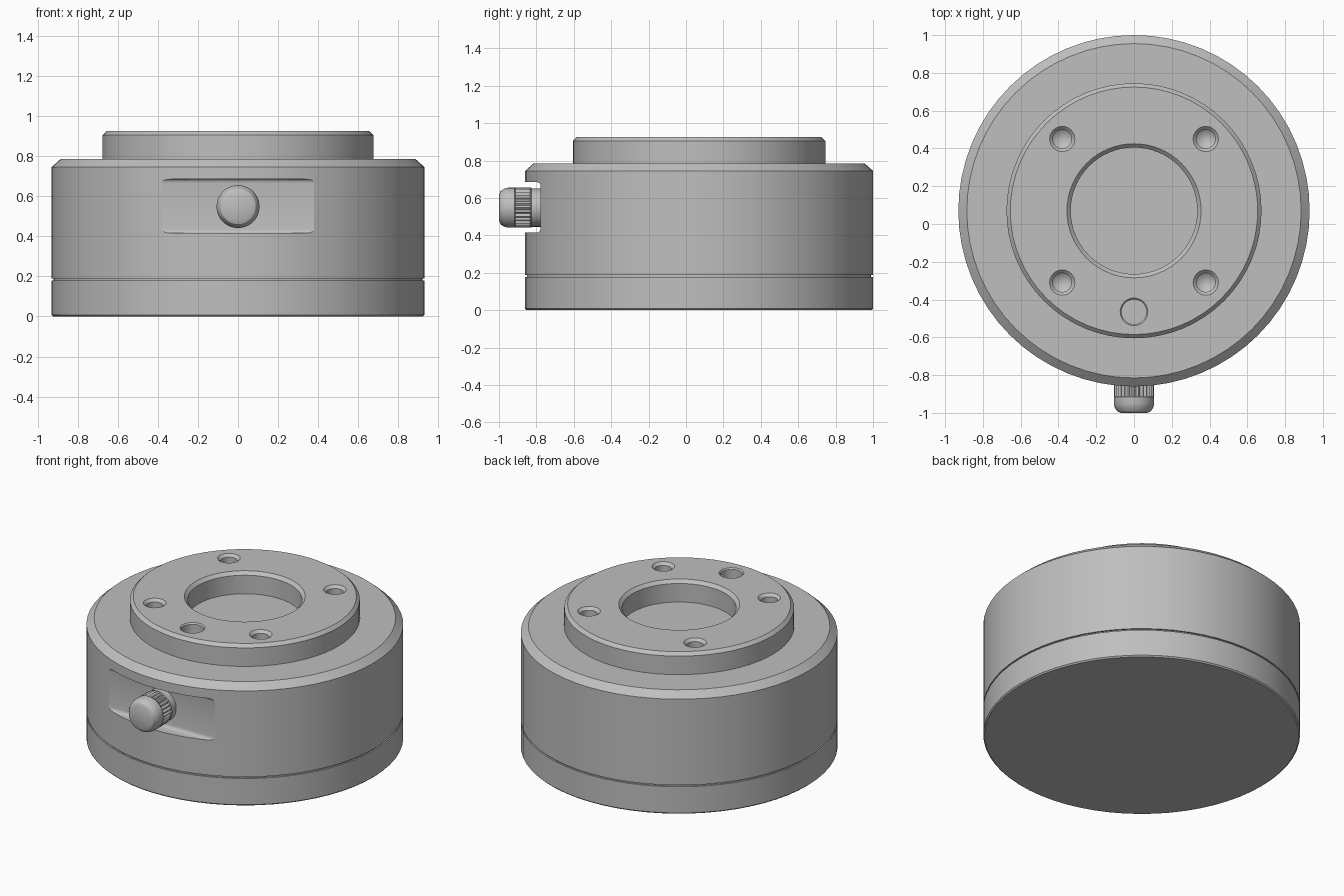
import bpy, bmesh, math
from mathutils import Matrix

cube = bpy.data.objects.get("Cube")
if cube:
    bpy.data.objects.remove(cube, do_unlink=True)

CY = 0.07      # axis of the round body
metal = bpy.data.materials.new("plain_grey_metal")
metal.use_nodes = True
GREY = (0.52, 0.52, 0.52, 1)
metal.diffuse_color = GREY
metal.node_tree.nodes["Principled BSDF"].inputs["Base Color"].default_value = GREY


def finish(name, bm, matrix):
    bmesh.ops.recalc_face_normals(bm, faces=bm.faces)
    bm.transform(matrix)
    mesh = bpy.data.meshes.new(name)
    bm.to_mesh(mesh)
    bm.free()
    mesh.materials.append(metal)
    obj = bpy.data.objects.new(name, mesh)
    bpy.context.collection.objects.link(obj)
    return obj


def lathe(name, profile, matrix, segments=64, fluted=(), depth=0.01):
    """Revolve (radius, height) points about z; rings listed in fluted get grooves."""
    bm = bmesh.new()
    rings = []
    for i, (r, z) in enumerate(profile):
        if r == 0:
            rings.append([bm.verts.new((0, 0, z))] * segments)
            continue
        ring = []
        for s in range(segments):
            a = 2 * math.pi * s / segments
            rr = r - depth if i in fluted and s % 2 else r
            ring.append(bm.verts.new((rr * math.cos(a), rr * math.sin(a), z)))
        rings.append(ring)
    for low, high in zip(rings, rings[1:]):
        for s in range(segments):
            n = (s + 1) % segments
            corners = dict.fromkeys((low[s], low[n], high[n], high[s]))
            bm.faces.new(list(corners))
    return finish(name, bm, matrix)


def activate(obj):
    bpy.ops.object.select_all(action='DESELECT')
    obj.select_set(True)
    bpy.context.view_layer.objects.active = obj


def cut(target, cutter):
    cutter.hide_render = True
    mod = target.modifiers.new("cut", 'BOOLEAN')
    mod.operation = 'DIFFERENCE'
    mod.solver = 'EXACT'
    mod.object = cutter
    activate(target)
    bpy.ops.object.modifier_apply(modifier=mod.name)
    bpy.data.objects.remove(cutter, do_unlink=True)


def smooth(obj, angle=25):
    activate(obj)
    bpy.ops.object.shade_smooth_by_angle(angle=math.radians(angle))


axis = Matrix.Translation((0, CY, 0))

# Base plate and lower band, with a fine groove between them
base = lathe("base_plate", [(0, 0), (0.922, 0), (0.93, 0.008), (0.93, 0.178),
                            (0.92, 0.178), (0.92, 0.188), (0, 0.188)], axis)
band = lathe("lower_band", [(0, 0.188), (0.93, 0.188), (0.93, 0.385), (0, 0.385)], axis)

# Upper housing with chamfered shoulder, raised flange and central bore
housing = lathe("upper_housing", [
    (0, 0.385), (0.93, 0.385), (0.93, 0.745), (0.885, 0.785),
    (0.675, 0.785), (0.675, 0.905), (0.655, 0.925),
    (0.355, 0.925), (0.335, 0.905), (0.335, 0.785), (0, 0.785)], axis)

# Four countersunk screw holes with drill-point bottoms
screw = [(0, 0.74), (0.05, 0.78), (0.05, 0.908), (0.068, 0.926), (0.068, 0.96), (0, 0.96)]
for sx in (-1, 1):
    for sy in (-1, 1):
        place = Matrix.Translation((0.38 * sx, CY + 0.38 * sy, 0))
        cut(housing, lathe("screw_hole_cutter", screw, place, 24))

# Flat-bottomed locating pin hole
pin = [(0, 0.80), (0.066, 0.80), (0.066, 0.917), (0.074, 0.926), (0.074, 0.96), (0, 0.96)]
cut(housing, lathe("pin_hole_cutter", pin, Matrix.Translation((0, -0.465, 0)), 32))

# Flat pocket milled into the front, rounded along its inner edges
bm = bmesh.new()
bmesh.ops.create_cube(bm, size=1, matrix=Matrix.Diagonal((1.2, 0.4, 0.27, 1)))
inner = [e for e in bm.edges
         if all(v.co.y > 0 for v in e.verts) and abs(e.verts[0].co.x - e.verts[1].co.x) > 0.5]
bmesh.ops.bevel(bm, geom=inner, offset=0.02, segments=4, profile=0.5, affect='EDGES')
cut(housing, finish("pocket_cutter", bm, Matrix.Translation((0, -0.978, 0.55))))

# Fluted knob on the front pocket
knob_place = Matrix.Translation((0, -0.77, 0.548)) @ Matrix.Rotation(math.pi / 2, 4, 'X')
knob = lathe("front_knob", [
    (0, 0), (0.102, 0), (0.102, 0.055), (0.107, 0.06), (0.107, 0.065),
    (0.107, 0.142), (0.107, 0.147), (0.107, 0.18), (0.101, 0.204),
    (0.088, 0.222), (0.07, 0.23), (0, 0.23)], knob_place, 56, fluted=(4, 5))

for part in (base, band, housing, knob):
    smooth(part)
